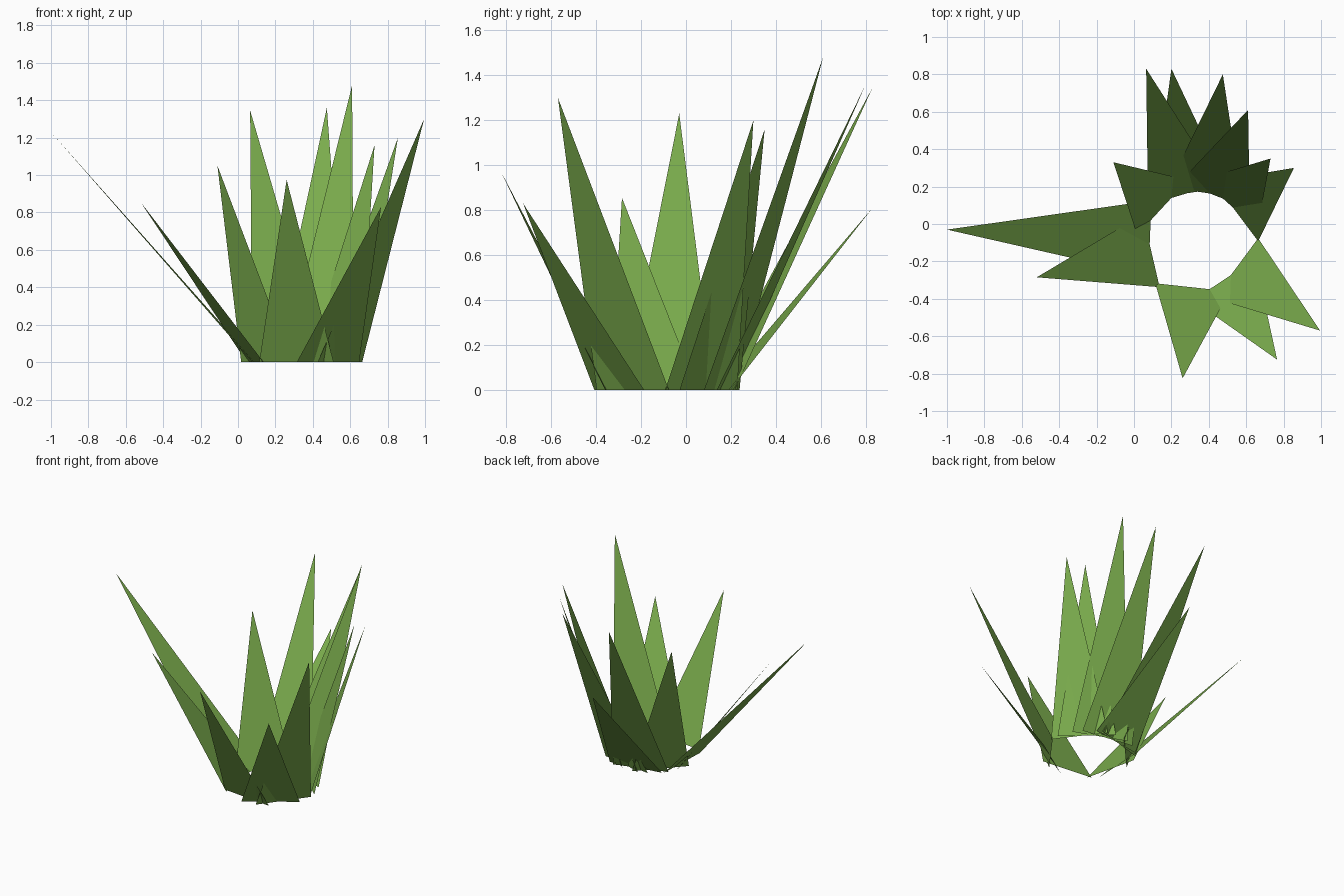
import bpy
from mathutils import Vector

if "Cube" in bpy.data.objects:
    bpy.data.objects.remove(bpy.data.objects["Cube"])

# One flat leaf green for the whole tuft
green = bpy.data.materials.new("leaf green")
green.diffuse_color = (0.195, 0.41, 0.073, 1)
green.use_nodes = True
green.node_tree.nodes["Principled BSDF"].inputs["Base Color"].default_value = green.diffuse_color

ROOT = Vector((0.34, -0.085, 0))   # middle of the ring the blades grow from
RADIUS, HALF_WIDTH = 0.255, 0.2

# Tip of every blade, going round the ring
TIPS = [(-1.0, -0.03, 1.23), (-0.52, -0.285, 0.855), (0.26, -0.825, 0.975),
        (0.765, -0.725, 0.83), (0.995, -0.57, 1.30), (0.855, 0.30, 1.20),
        (0.73, 0.35, 1.16), (0.61, 0.61, 1.48), (0.475, 0.80, 1.36),
        (0.20, 0.83, 0.81), (0.065, 0.83, 1.345), (-0.11, 0.33, 1.05)]


def blade(number, tip):
    """One triangular leaf, base tangent to the ring, upper side facing inward."""
    tip = Vector(tip)
    out = Vector((tip.x - ROOT.x, tip.y - ROOT.y, 0)).normalized()
    side = Vector((-out.y, out.x, 0)) * HALF_WIDTH
    base = ROOT + out * RADIUS
    mesh = bpy.data.meshes.new(f"grass_blade_{number}")
    mesh.from_pydata([base + side, base - side, tip], [], [(0, 1, 2)])
    mesh.materials.append(green)
    bpy.context.collection.objects.link(bpy.data.objects.new(mesh.name, mesh))


for i, t in enumerate(TIPS, 1):
    blade(i, t)
